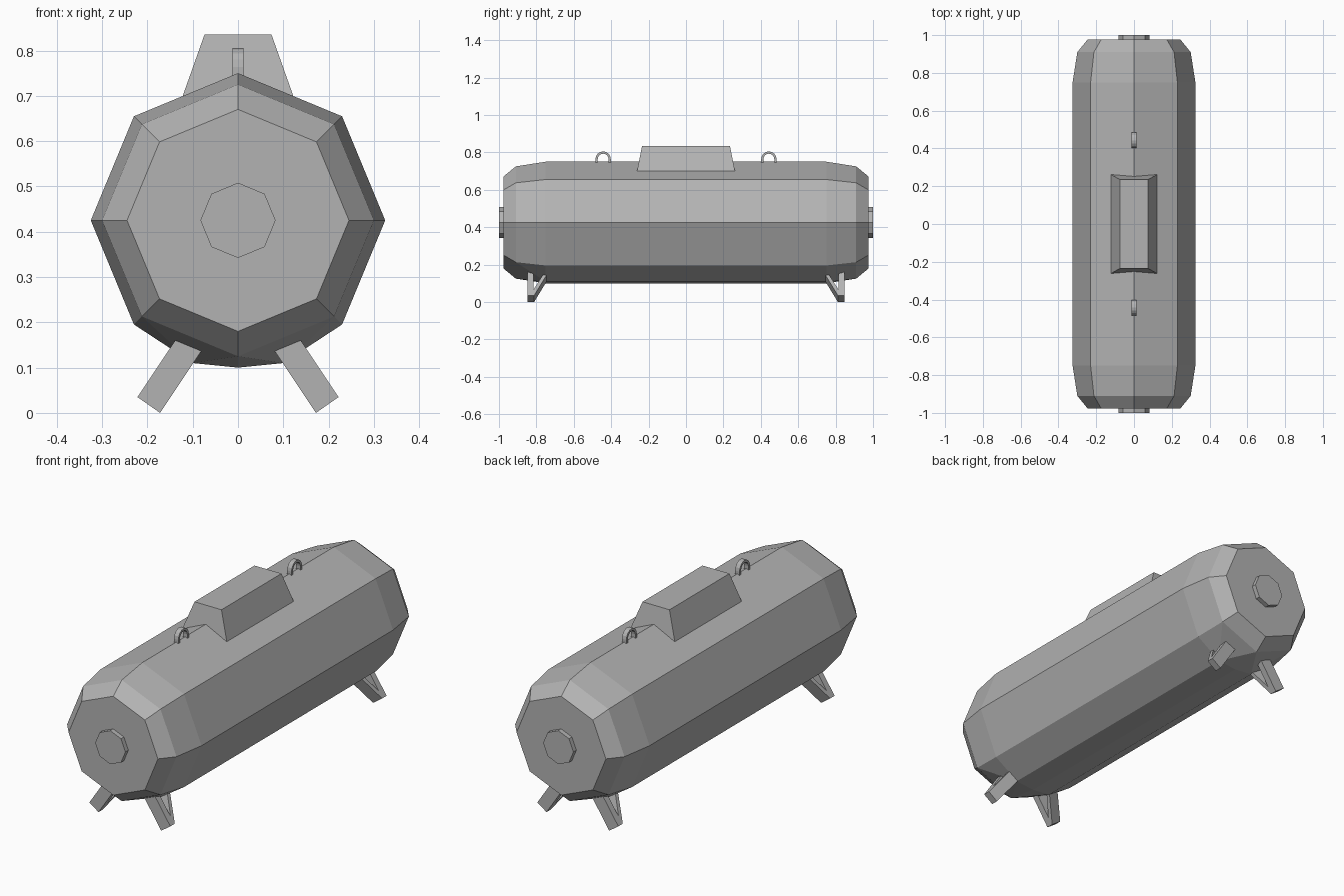
import bpy, bmesh, math
from mathutils import Vector

if "Cube" in bpy.data.objects:
    bpy.data.objects.remove(bpy.data.objects["Cube"])

grey = bpy.data.materials.new("metal grey")
grey.diffuse_color = (0.45, 0.45, 0.45, 1)
grey.use_nodes = True
grey.node_tree.nodes["Principled BSDF"].inputs["Base Color"].default_value = grey.diffuse_color
ZC = 0.425


def finish(name, bm):
    bmesh.ops.recalc_face_normals(bm, faces=bm.faces)
    me = bpy.data.meshes.new(name)
    bm.to_mesh(me)
    bm.free()
    me.materials.append(grey)
    ob = bpy.data.objects.new(name, me)
    bpy.context.collection.objects.link(ob)
    return ob


def hull(name, pts):
    bm = bmesh.new()
    for p in pts:
        bm.verts.new(p)
    bmesh.ops.convex_hull(bm, input=bm.verts)
    bmesh.ops.dissolve_limit(bm, angle_limit=0.002, verts=bm.verts, edges=bm.edges)
    return finish(name, bm)


def octagon(r, y):
    return [(r * math.sin(i * math.pi / 4), y, ZC + r * math.cos(i * math.pi / 4)) for i in range(8)]


# tank body, with the flattened belly
pts = []
for s in (-1, 1):
    for r, y in ((0.325, 0.75), (0.30, 0.91), (0.245, 0.977)):
        pts += octagon(r, s * y)
    pts += [(x, s * 0.75, 0.11) for x in (-0.1, 0.1)]
hull("tank", pts)

# end plugs
for s, n in ((-1, "front_plug"), (1, "back_plug")):
    hull(n, octagon(0.083, s * 0.96) + octagon(0.083, s * 1.0))

# top housing
hull("top_housing", [(sx * x, sy * y, z) for x, y, z in ((0.122, 0.262, 0.70), (0.074, 0.235, 0.835))
                     for sx in (-1, 1) for sy in (-1, 1)])

# lifting loops
for s, n in ((-1, "front_loop"), (1, "back_loop")):
    bm = bmesh.new()
    rows = []
    path = [(-1, 0.74)] + [(-math.cos(a * math.pi / 8), 0.764 + 0) for a in range(9)] + [(1, 0.74)]
    for k, (c, z) in enumerate(path):
        h = math.sin((k - 1) * math.pi / 8) if 0 < k < 10 else 0
        rows.append([bm.verts.new((x, s * 0.443 + r * c, z + r * h))
                     for x, r in ((-0.012, 0.041), (0.012, 0.041), (0.012, 0.029), (-0.012, 0.029))])
    for a, b in zip(rows, rows[1:]):
        for i in range(4):
            bm.faces.new((a[i], a[(i + 1) % 4], b[(i + 1) % 4], b[i]))
    finish(n, bm)

# legs: an upright strap and a slanted brace, splayed outwards
up = Vector((-0.07, 0.105))


def strap(name, sx, sy, profile):
    pts = []
    for t, y in profile:
        for x, z in ((0.172, 0.0), (0.222, 0.035)):
            pts.append((sx * (x + up.x * t), sy * y, z + up.y * t))
    hull(name, pts)


for sx, a in ((-1, "left"), (1, "right")):
    for sy, b in ((-1, "front"), (1, "back")):
        strap(f"{b}_{a}_leg", sx, sy, ((0, 0.847), (0, 0.815), (1.5, 0.815), (1.5, 0.847)))
        strap(f"{b}_{a}_brace", sx, sy, ((0, 0.835), (0, 0.812), (1.2, 0.735), (1.2, 0.755)))
